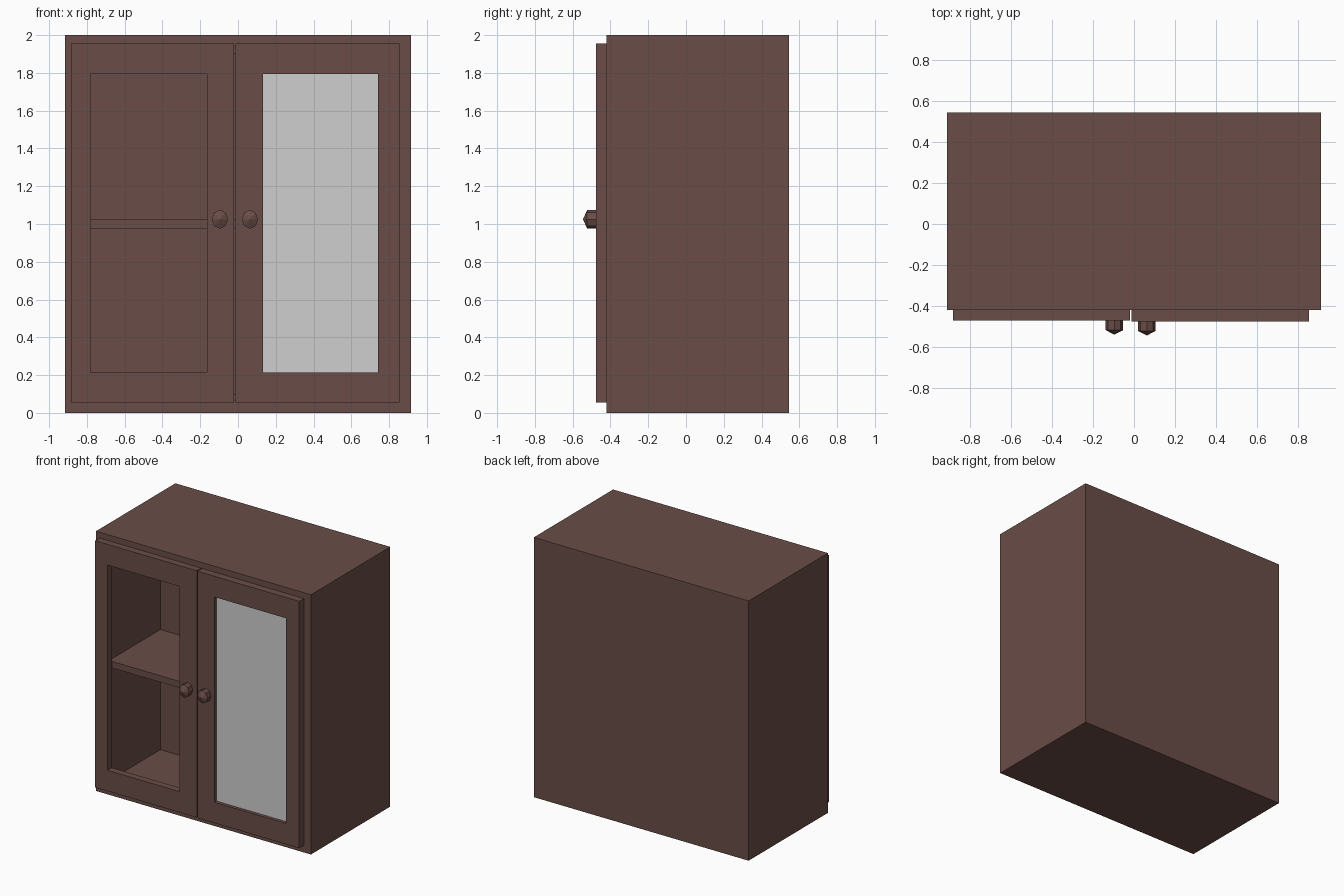
import bpy, bmesh, math

if "Cube" in bpy.data.objects:
    bpy.data.objects.remove(bpy.data.objects["Cube"])


def material(name, rgb):
    m = bpy.data.materials.new(name)
    m.diffuse_color = (*rgb, 1)
    m.use_nodes = True
    m.node_tree.nodes["Principled BSDF"].inputs["Base Color"].default_value = m.diffuse_color
    return m


wood = material("brown_wood", (0.144, 0.074, 0.064))
grey = material("grey_pane", (0.62, 0.62, 0.62))


def rect(x0, x1, z0, z1, y):
    return [(x0, y, z0), (x1, y, z0), (x1, y, z1), (x0, y, z1)]


def loft(name, loops, mat, cyclic=False):
    """Skin a series of loops, either closed into a ring or capped at the ends."""
    bm = bmesh.new()
    rings = [[bm.verts.new(p) for p in loop] for loop in loops]
    n = len(rings[0])
    pairs = list(zip(rings, rings[1:]))
    if cyclic:
        pairs.append((rings[-1], rings[0]))
    else:
        bm.faces.new(rings[0])
        bm.faces.new(rings[-1])
    for a, b in pairs:
        for i in range(n):
            j = (i + 1) % n
            bm.faces.new((a[i], a[j], b[j], b[i]))
    bmesh.ops.recalc_face_normals(bm, faces=bm.faces)
    mesh = bpy.data.meshes.new(name)
    bm.to_mesh(mesh)
    bm.free()
    mesh.materials.append(mat)
    ob = bpy.data.objects.new(name, mesh)
    bpy.context.collection.objects.link(ob)
    return ob


def box(name, x0, x1, y0, y1, z0, z1, mat):
    return loft(name, [rect(x0, x1, z0, z1, y0), rect(x0, x1, z0, z1, y1)], mat)


def door(name, outer, inner, front, back):
    return loft(name, [rect(*outer, back), rect(*outer, front),
                       rect(*inner, front), rect(*inner, back)], wood, cyclic=True)


def knob(name, x, z, base, tip):
    # Eight-sided stub with a shallow pointed end
    def ring(y, s=1.0):
        return [(x + 0.043 * s * math.cos(i * math.pi / 4), y,
                 z + 0.05 * s * math.sin(i * math.pi / 4)) for i in range(8)]
    return loft(name, [ring(base), ring(tip + 0.022), ring(tip, 0.02)], wood)


# Open-fronted cabinet body
body = (-0.915, 0.915, 0.0, 2.0)
cavity = (-0.815, 0.815, 0.10, 1.90)
loft("cabinet_body", [rect(*body, 0.545), rect(*body, -0.42),
                      rect(*cavity, -0.42), rect(*cavity, 0.22)], wood)

# Middle shelf
box("shelf", -0.815, 0.815, -0.405, 0.22, 0.975, 1.025, wood)

# Left door is an open frame, right door holds a pane
door("left_door", (-0.885, -0.02, 0.055, 1.955), (-0.78, -0.165, 0.215, 1.795), -0.473, -0.42)
door("right_door", (-0.013, 0.855, 0.055, 1.955), (0.132, 0.742, 0.215, 1.795), -0.477, -0.42)
box("right_pane", 0.132, 0.742, -0.452, -0.444, 0.215, 1.795, grey)

# Knobs
knob("left_knob", -0.096, 1.025, -0.473, -0.541)
knob("right_knob", 0.063, 1.025, -0.477, -0.545)
